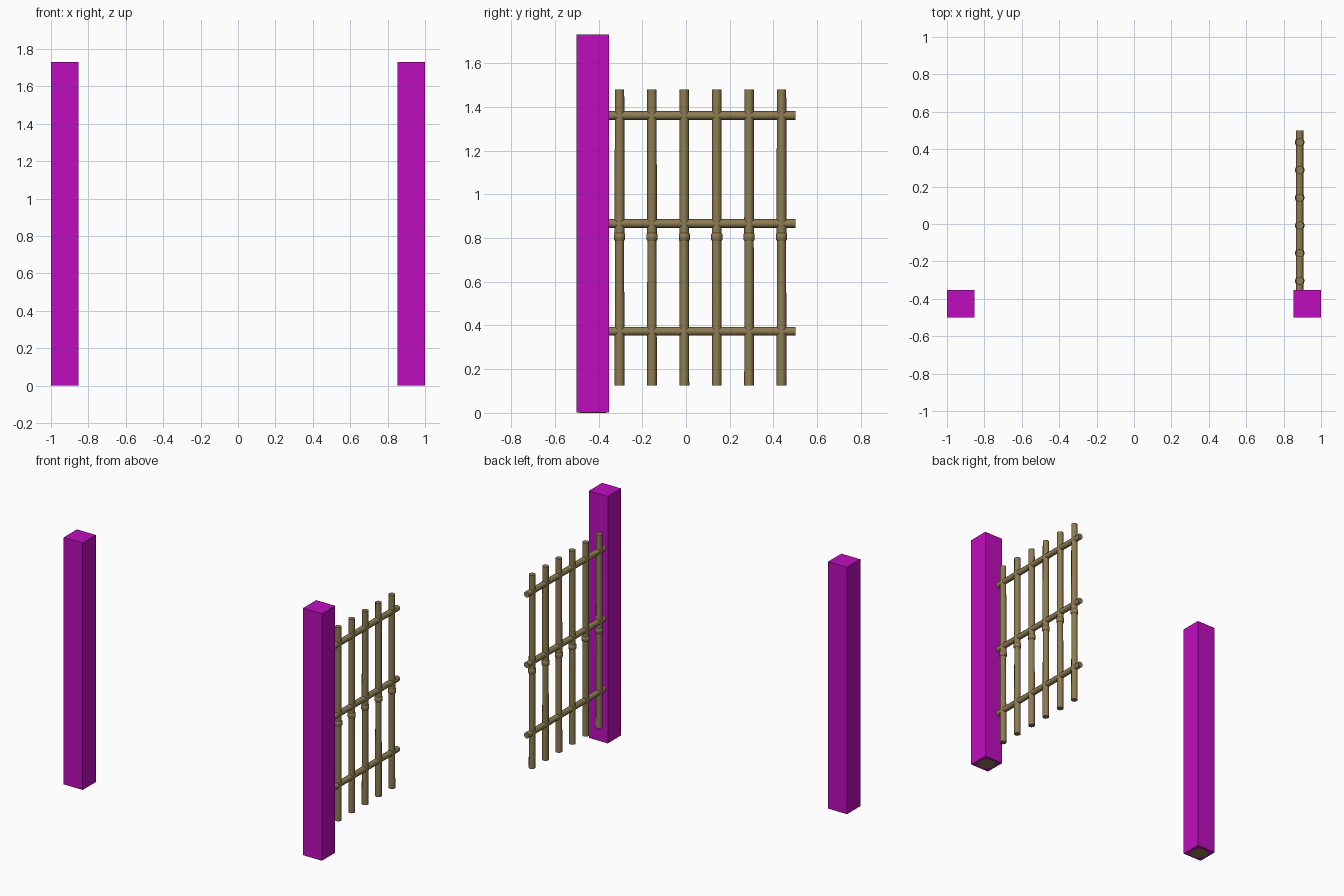
import bpy
from math import pi

if "Cube" in bpy.data.objects:
    bpy.data.objects.remove(bpy.data.objects["Cube"])


def material(name, rgb):
    m = bpy.data.materials.new(name)
    m.diffuse_color = (*rgb, 1)
    m.use_nodes = True
    m.node_tree.nodes["Principled BSDF"].inputs["Base Color"].default_value = m.diffuse_color
    return m


WOOD = material("wood", (0.27, 0.20, 0.085))
MAGENTA = material("magenta", (0.52, 0.004, 0.52))


def finish(name, mat):
    o = bpy.context.object
    o.name = name
    o.data.materials.append(mat)
    return o


def pole(name, loc, radius, length, along_y=False, top=None, sides=10):
    """Round pole centred at loc, optionally tapered."""
    bpy.ops.mesh.primitive_cone_add(
        vertices=sides, radius1=radius, radius2=top or radius, depth=length,
        location=loc, rotation=(-pi / 2 if along_y else 0, 0, 0))
    o = finish(name, WOOD)
    bpy.ops.object.shade_smooth_by_angle(angle=pi / 4)
    return o


# Square posts, each boxed around an inner log that shows at the ends
H, W = 1.73, 0.147
for side, s in (("left", -1), ("right", 1)):
    x, y = s * (1 - W / 2), -0.5 + W / 2
    bpy.ops.mesh.primitive_cube_add(size=1, location=(x, y, H / 2 + 0.0005))
    post = finish(side + "_post", MAGENTA)
    post.scale = (W, W, H - 0.001)
    pole(side + "_post_log", (x, y, H / 2 - 0.001), 0.06, H - 0.002)

# Open gate, hinged on the right post and swung straight back
GX = 0.886
for i, z in enumerate((0.373, 0.866, 1.36)):
    pole(f"gate_rail_{i + 1}", (GX, 0.05, z), 0.020, 0.90, along_y=True)

for i in range(6):
    y = -0.304 + i * 0.1482
    # lower and upper bar halves meet inside a collar
    pole(f"gate_lower_bar_{i + 1}", (GX, y, 0.4625), 0.0225, 0.675, top=0.021)
    pole(f"gate_upper_bar_{i + 1}", (GX, y, 1.14), 0.0225, 0.68, top=0.0215)
    collar = pole(f"gate_collar_{i + 1}", (GX, y, 0.805), 0.0265, 0.034)
    bevel = collar.modifiers.new("soft_edge", "BEVEL")
    bevel.width = 0.004
    bevel.segments = 1
